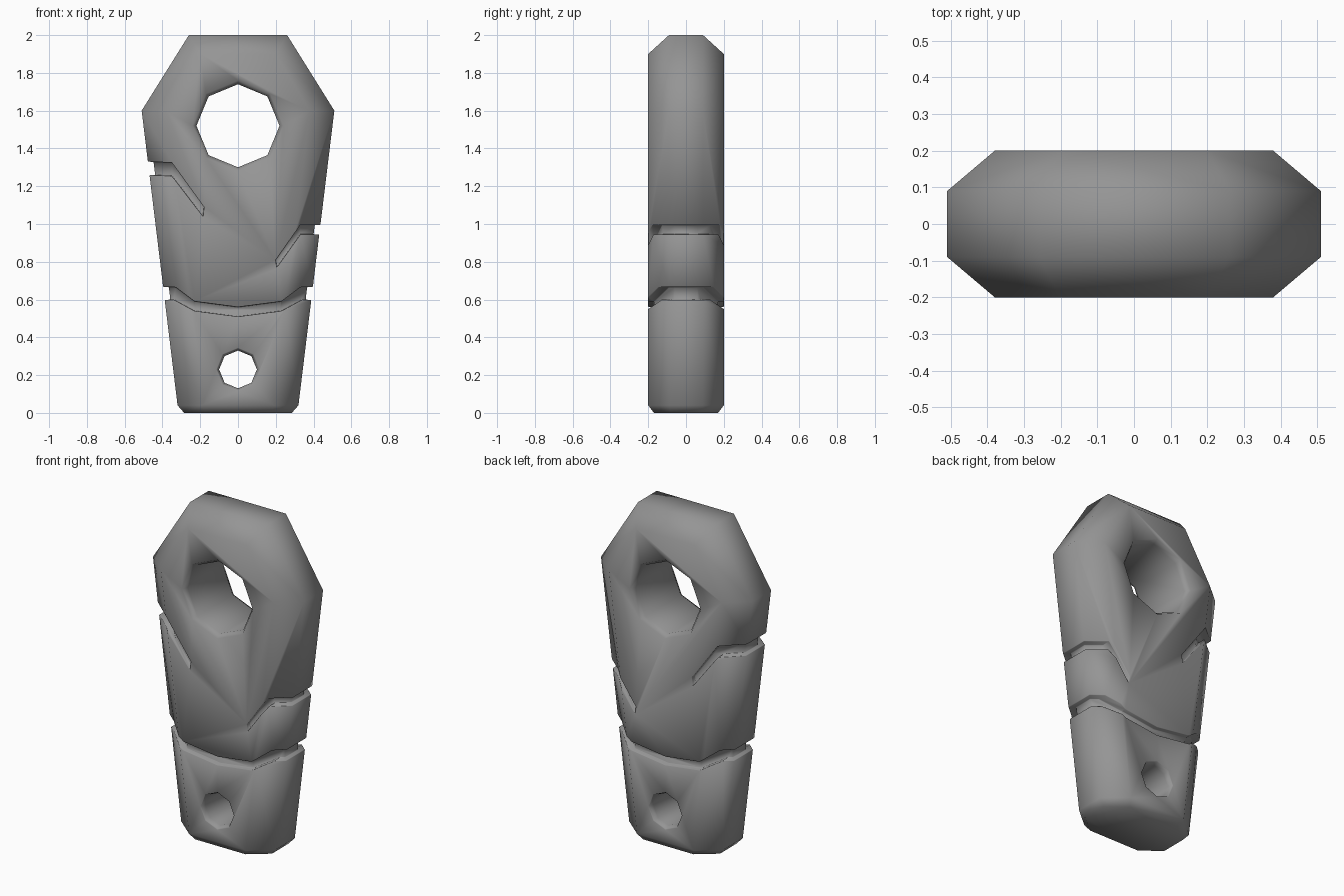
import bpy, bmesh, math

if "Cube" in bpy.data.objects:
    bpy.data.objects.remove(bpy.data.objects["Cube"], do_unlink=True)

stone = bpy.data.materials.new("grey stone")
stone.use_nodes = True
stone.diffuse_color = (0.3, 0.3, 0.3, 1)
stone.node_tree.nodes["Principled BSDF"].inputs["Base Color"].default_value = (0.3, 0.3, 0.3, 1)


def new_object(name, bm):
    bmesh.ops.recalc_face_normals(bm, faces=bm.faces)
    mesh = bpy.data.meshes.new(name)
    bm.to_mesh(mesh)
    bm.free()
    mesh.materials.append(stone)
    obj = bpy.data.objects.new(name, mesh)
    bpy.context.collection.objects.link(obj)
    return obj


def tag_solid(name, inset=0):
    """Chamfered tapering tag, optionally shrunk in x and y."""
    corners = [(.26, .09, 2), (.20, .20, 1.9), (.51, .09, 1.6), (.38, .20, 1.6),
               (.32, .09, .04), (.19, .20, .04), (.285, .08, 0), (.17, .17, 0)]
    bm = bmesh.new()
    for x, y, z in corners:
        for sx in (-1, 1):
            for sy in (-1, 1):
                bm.verts.new((sx * (x - inset), sy * (y - inset), z))
    bmesh.ops.convex_hull(bm, input=bm.verts)
    bmesh.ops.dissolve_limit(bm, angle_limit=0.01, verts=bm.verts, edges=bm.edges)
    return new_object(name, bm)


def prism(name, outline):
    """Outline in x and z, pushed through the whole thickness."""
    bm = bmesh.new()
    face = bm.faces.new([bm.verts.new((x, -.3, z)) for x, z in outline])
    out = bmesh.ops.extrude_face_region(bm, geom=[face])
    moved = [g for g in out["geom"] if isinstance(g, bmesh.types.BMVert)]
    bmesh.ops.translate(bm, verts=moved, vec=(0, .6, 0))
    return new_object(name, bm)


def flared_hole(name, z, radius, flare):
    """Eight-sided through hole that widens at both mouths."""
    bm = bmesh.new()
    rings = []
    for y, r in ((-.23, radius + 2 * flare), (-.17, radius),
                 (.17, radius), (.23, radius + 2 * flare)):
        rings.append([bm.verts.new((r * math.sin(i * math.pi / 4), y,
                                    z + r * math.cos(i * math.pi / 4))) for i in range(8)])
    for a, b in zip(rings, rings[1:]):
        for i in range(8):
            j = (i + 1) % 8
            bm.faces.new((a[i], a[j], b[j], b[i]))
    bm.faces.new(rings[0])
    bm.faces.new(rings[-1])
    return new_object(name, bm)


def apply_modifiers(obj):
    graph = bpy.context.evaluated_depsgraph_get()
    mesh = bpy.data.meshes.new_from_object(obj.evaluated_get(graph))
    obj.modifiers.clear()
    obj.data = mesh


def cut(obj, cutter):
    mod = obj.modifiers.new("cut", "BOOLEAN")
    mod.operation = "DIFFERENCE"
    mod.solver = "EXACT"
    mod.object = cutter
    apply_modifiers(obj)


# Main body
body = tag_solid("stone_tag")
core = tag_solid("core", 0.03)

# Cracks that run round the rim and taper to a point on each face
upper_crack = [(-.6, 1.335), (-.35, 1.325), (-.18, 1.09), (-.185, 1.04), (-.35, 1.255), (-.6, 1.265)]
middle_crack = [(.6, .995), (.33, .995), (.20, .81), (.205, .77), (.33, .945), (.6, .945)]
# Waist groove that sags in the middle
half_top = [(.6, .675), (.33, .665), (.23, .59)]
half_low = [(.6, .59), (.34, .60), (.23, .54)]
waist = (half_top + [(0, .56)] + [(-x, z) for x, z in reversed(half_top)]
         + [(-x, z) for x, z in half_low] + [(0, .51)] + half_low[::-1])

helpers = [core]
for name, outline in (("upper_crack", upper_crack), ("middle_crack", middle_crack),
                      ("waist_groove", waist)):
    cutter = prism(name, outline)
    cut(cutter, core)
    cut(body, cutter)
    helpers.append(cutter)

# Ring opening and small lower hole
for name, z, radius, flare in (("ring_hole", 1.52, .22, .02), ("lower_hole", .23, .10, .012)):
    cutter = flared_hole(name, z, radius, flare)
    cut(body, cutter)
    helpers.append(cutter)

# Softened crack lips
bevel = body.modifiers.new("soft lips", "BEVEL")
bevel.width = 0.012
bevel.segments = 1
bevel.limit_method = "ANGLE"
bevel.angle_limit = math.radians(62)
apply_modifiers(body)

for helper in helpers:
    bpy.data.objects.remove(helper, do_unlink=True)

# Smooth shading
bpy.ops.object.select_all(action="DESELECT")
body.select_set(True)
bpy.context.view_layer.objects.active = body
bpy.ops.object.shade_smooth_by_angle(angle=math.radians(65))
